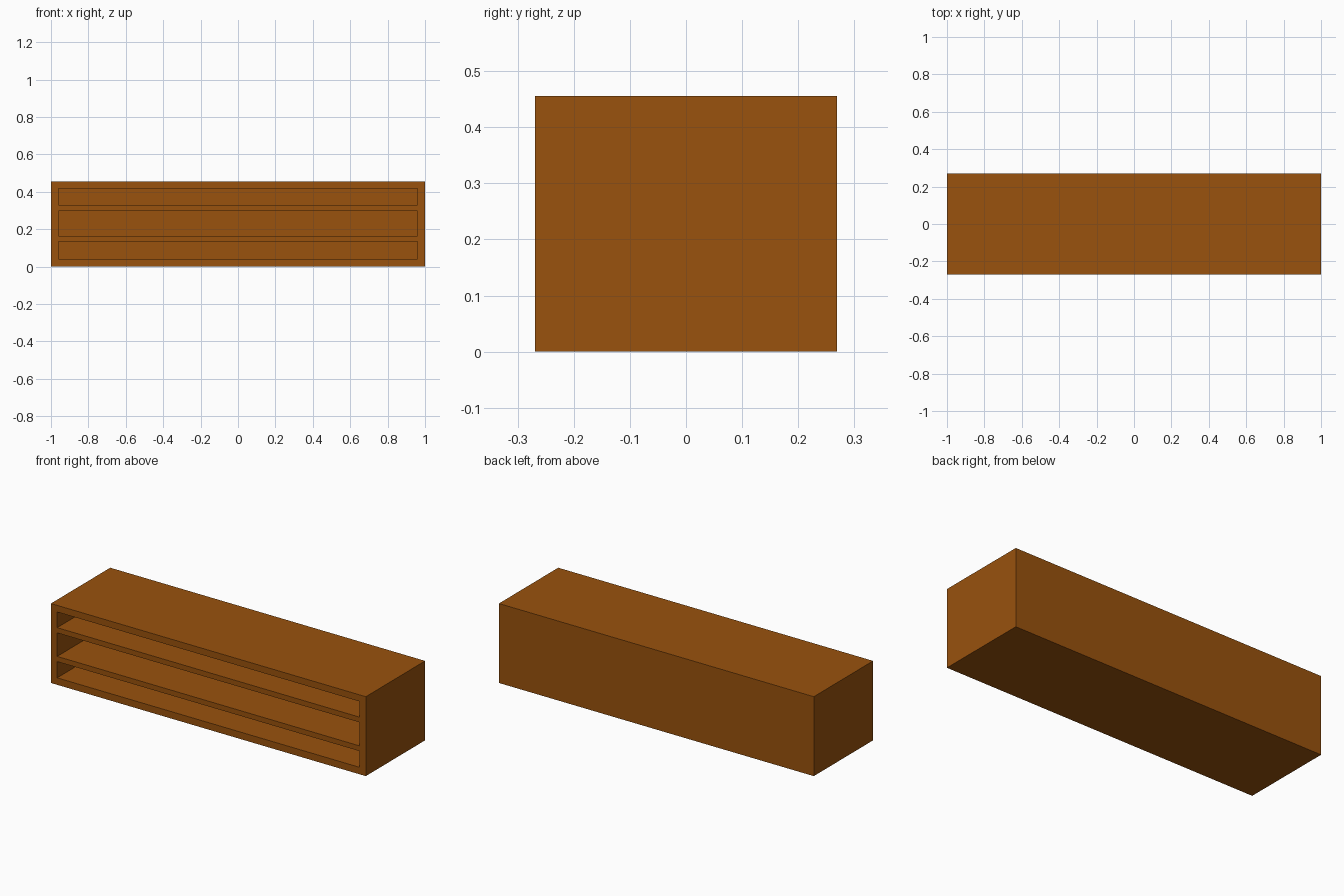
import bpy, bmesh
from mathutils import Vector

if "Cube" in bpy.data.objects:
    bpy.data.objects.remove(bpy.data.objects["Cube"])

W, D, H = 2.0, 0.538, 0.456           # overall size
BACK = 0.04                           # back panel thickness
INNER_X = 0.96                        # half width of the openings
SLOTS = [(0.04, 0.133), (0.163, 0.298), (0.328, 0.418)]  # opening heights

wood = bpy.data.materials.new("brown wood")
wood.diffuse_color = (0.319, 0.084, 0.004, 1)
wood.use_nodes = True
wood.node_tree.nodes["Principled BSDF"].inputs["Base Color"].default_value = wood.diffuse_color

# Solid carcass block
bm = bmesh.new()
bmesh.ops.create_cube(bm, size=1)
for v in bm.verts:
    v.co = Vector((v.co.x * W, v.co.y * D, (v.co.z + 0.5) * H))


def front_faces():
    bm.normal_update()
    return [f for f in bm.faces if f.normal.y < -0.9]


def cut_front(co, no):
    faces = front_faces()
    geom = faces + list({e for f in faces for e in f.edges}) + list({v for f in faces for v in f.verts})
    bmesh.ops.bisect_plane(bm, geom=geom, plane_co=co, plane_no=no)


# Outline the shelf openings on the front
for x in (-INNER_X, INNER_X):
    cut_front((x, 0, 0), (1, 0, 0))
for z in (z for slot in SLOTS for z in slot):
    cut_front((0, 0, z), (0, 0, 1))

# Push each opening in to the back panel
openings = []
for f in front_faces():
    c = f.calc_center_median()
    if abs(c.x) < INNER_X and any(a < c.z < b for a, b in SLOTS):
        openings.append(f)
for f in openings:
    new = bmesh.ops.extrude_discrete_faces(bm, faces=[f])["faces"][0]
    bmesh.ops.translate(bm, verts=new.verts[:], vec=(0, D - BACK, 0))
bmesh.ops.recalc_face_normals(bm, faces=bm.faces[:])

mesh = bpy.data.meshes.new("shelf_cabinet")
bm.to_mesh(mesh)
bm.free()
mesh.materials.append(wood)
cabinet = bpy.data.objects.new("shelf_cabinet", mesh)
bpy.context.collection.objects.link(cabinet)
